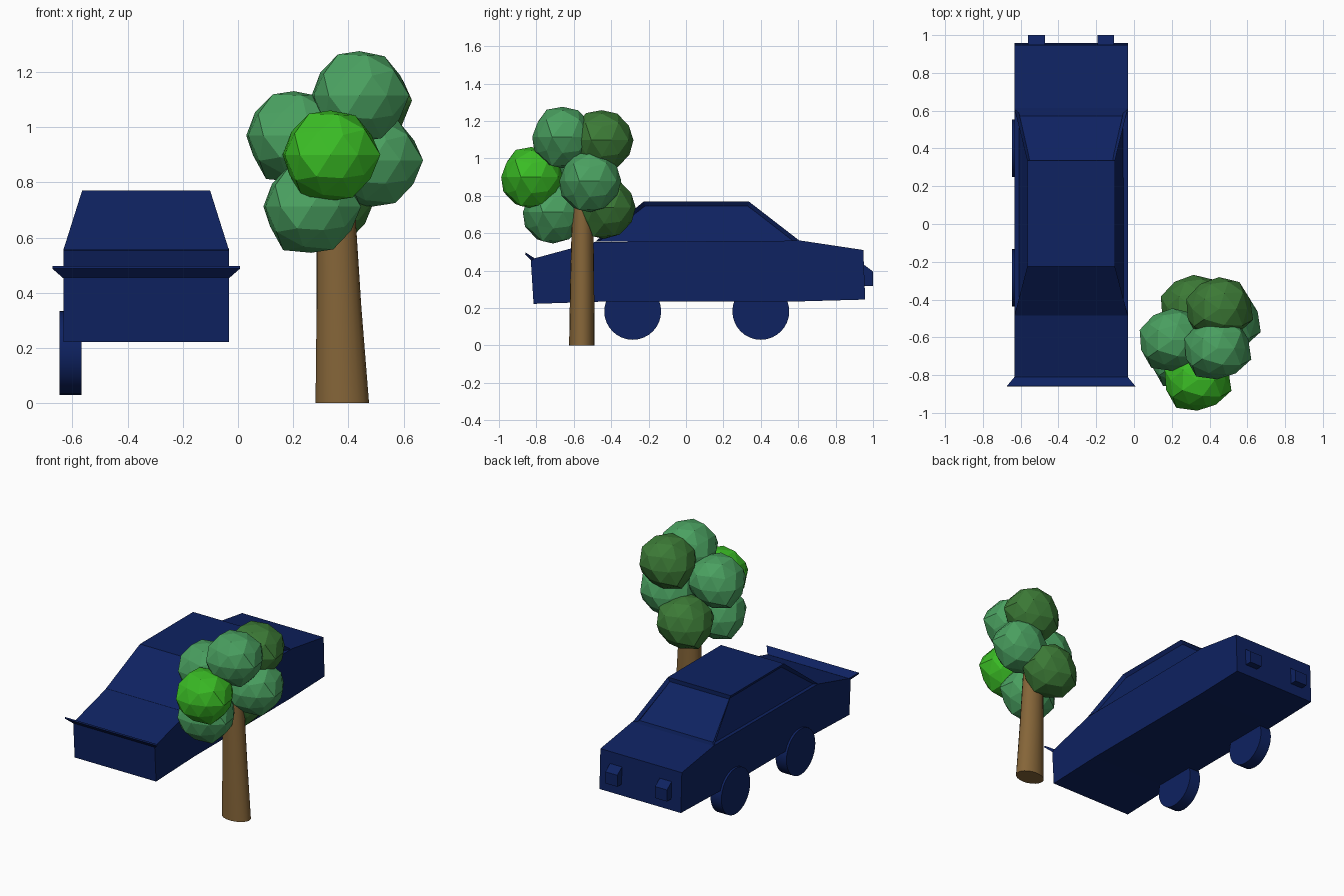
import bpy, bmesh, math, random
from mathutils import Vector

if "Cube" in bpy.data.objects:
    bpy.data.objects.remove(bpy.data.objects["Cube"])


def material(name, rgb):
    m = bpy.data.materials.new(name)
    m.diffuse_color = (*rgb, 1)
    m.use_nodes = True
    m.node_tree.nodes["Principled BSDF"].inputs["Base Color"].default_value = m.diffuse_color
    return m


BLUE = material("navy_blue", (0.0044, 0.016, 0.12))
BROWN = material("bark_brown", (0.235, 0.130, 0.040))
MEDIUM = material("medium_green", (0.068, 0.352, 0.117))
BRIGHT = material("bright_green", (0.042, 0.50, 0.018))
DARK = material("dark_green", (0.045, 0.195, 0.037))


def finish(name, bm, mat, smooth=False):
    bmesh.ops.recalc_face_normals(bm, faces=bm.faces)
    me = bpy.data.meshes.new(name)
    bm.to_mesh(me)
    bm.free()
    me.materials.append(mat)
    ob = bpy.data.objects.new(name, me)
    bpy.context.collection.objects.link(ob)
    if smooth:
        bpy.ops.object.select_all(action='DESELECT')
        ob.select_set(True)
        bpy.context.view_layer.objects.active = ob
        bpy.ops.object.shade_smooth_by_angle(angle=math.radians(35))
    return ob


def loft(rings):
    """Skin a list of equal-length point rings and cap both ends."""
    bm = bmesh.new()
    vs = [[bm.verts.new(p) for p in r] for r in rings]
    n = len(vs[0])
    for a, b in zip(vs, vs[1:]):
        for i in range(n):
            j = (i + 1) % n
            bm.faces.new((a[i], a[j], b[j], b[i]))
    bm.faces.new(vs[0])
    bm.faces.new(vs[-1])
    bmesh.ops.recalc_face_normals(bm, faces=bm.faces)
    return bm


def rect(x0, x1, y0, y1, z):
    return [(x0, y0, z), (x1, y0, z), (x1, y1, z), (x0, y1, z)]


CX, HALF = -0.333, 0.30   # car centre line and half width

# Lower body: side profile extruded across the width
profile = [(-0.815, 0.222), (-0.83, 0.46), (-0.485, 0.553), (0.615, 0.56),
           (0.948, 0.51), (0.958, 0.245), (0.60, 0.235), (-0.42, 0.235)]
finish("car_body", loft([[(CX + s * HALF, y, z) for y, z in profile] for s in (-1, 1)]), BLUE)

# Cabin with recessed windscreen and side windows
bm = loft([rect(CX - HALF, CX + HALF, -0.485, 0.613, 0.555),
           rect(CX - 0.232, CX + 0.232, -0.225, 0.335, 0.77)])
panes = [f for f in bm.faces if abs(f.normal.z) < 0.9 and f.normal.y > -0.3]
bmesh.ops.inset_individual(bm, faces=panes, thickness=0.02, depth=-0.022)
finish("car_cabin", bm, BLUE)

# Flared rear spoiler
finish("rear_spoiler", loft([
    [(CX + s * w, y, z) for w, y, z in
     ((0.30, -0.826, 0.452), (0.34, -0.86, 0.487), (0.34, -0.858, 0.497), (0.30, -0.81, 0.466))]
    for s in (-1, 1)]), BLUE)

# Headlights with sloped tops
for k, s in enumerate((-1, 1)):
    x = CX + s * 0.183
    pts = ((0.93, 0.318), (1.0, 0.318), (1.0, 0.395), (0.94, 0.44))
    finish(f"headlight_{k}", loft([[(x + d, y, z) for y, z in pts] for d in (-0.044, 0.044)]), BLUE)

# Wheels, only on the left side
for name, y in (("wheel_a", -0.285), ("wheel_b", 0.40)):
    rings = [[(x, y + 0.152 * math.cos(t), 0.182 + 0.152 * math.sin(t))
              for t in (i * math.tau / 32 for i in range(32))] for x in (-0.647, -0.567)]
    finish(name, loft(rings), BLUE, True)

# Tapered oval tree trunk
rings = []
for z, x, y, rx, ry in ((0, 0.378, -0.557, 0.097, 0.068), (0.35, 0.366, -0.555, 0.081, 0.064),
                        (0.80, 0.352, -0.552, 0.066, 0.055)):
    rings.append([(x + rx * math.cos(t), y + ry * math.sin(t), z)
                  for t in (i * math.tau / 20 for i in range(20))])
finish("tree_trunk", loft(rings), BROWN, True)

# Faceted leaf clumps sharing one lumpy shape
clumps = [(BRIGHT, 0.335, -0.826, 0.90), (MEDIUM, 0.44, -0.66, 1.115),
          (MEDIUM, 0.203, -0.615, 0.97), (MEDIUM, 0.265, -0.71, 0.712),
          (MEDIUM, 0.49, -0.515, 0.88), (DARK, 0.45, -0.45, 1.097),
          (DARK, 0.315, -0.438, 0.737)]
for k, (mat, *pos) in enumerate(clumps):
    random.seed(7)
    bm = bmesh.new()
    bmesh.ops.create_icosphere(bm, subdivisions=2, radius=1)
    for v in bm.verts:
        r = random.uniform(0.158, 0.187)
        v.co = v.co * r
        v.co.x *= 1.04
        v.co += Vector(pos)
    finish(f"leaf_clump_{k}", bm, mat)
